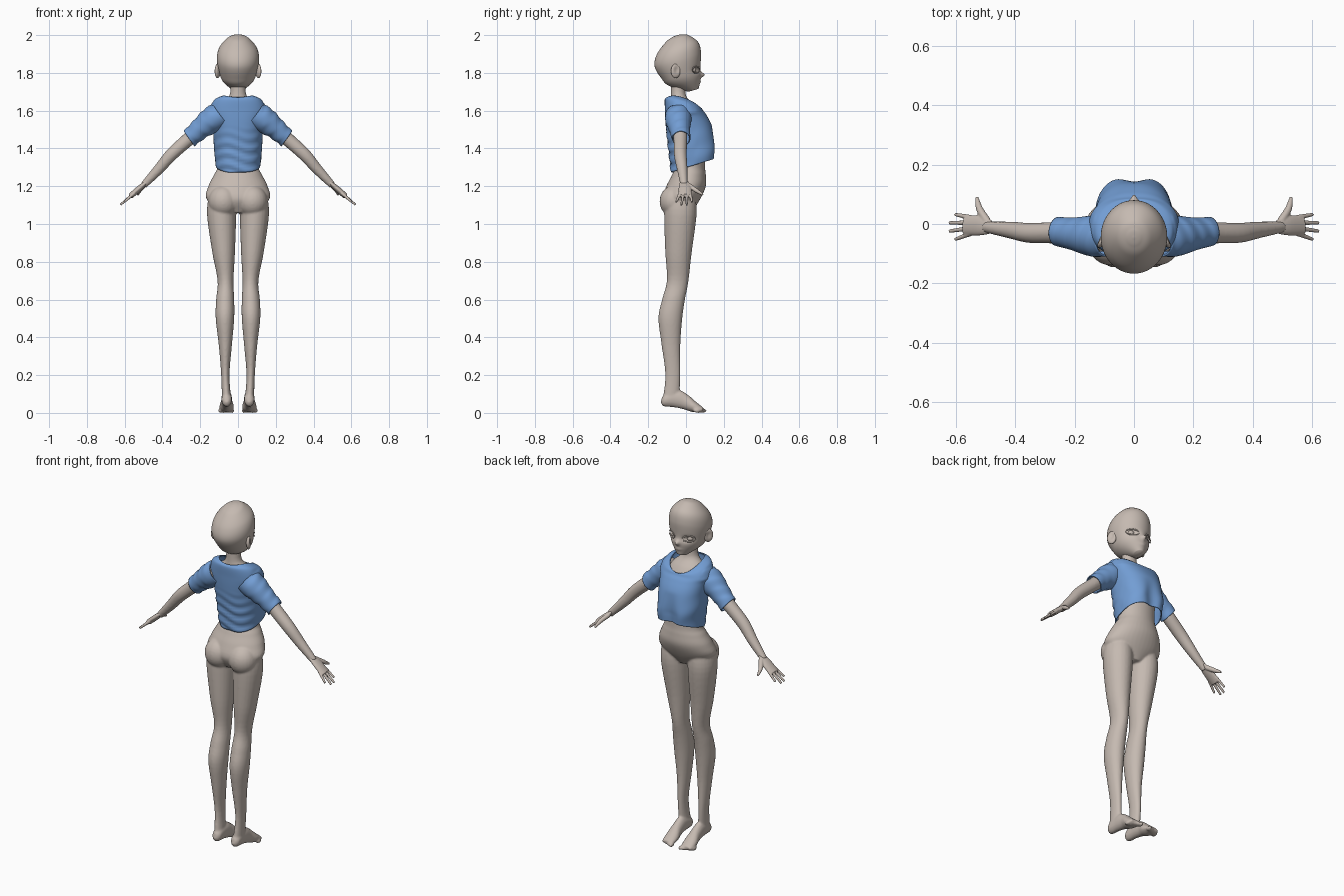
import bpy, bmesh
from math import sin, cos, pi, exp, copysign
from mathutils import Vector, Matrix

if "Cube" in bpy.data.objects:
    bpy.data.objects.remove(bpy.data.objects["Cube"])

AXIS_Y, AXIS_Z = Vector((0, 1, 0)), Vector((0, 0, 1))
SIDES = (1, -1)


def material(name, red, green, blue_part):
    mat = bpy.data.materials.new(name)
    mat.use_nodes = True
    colour = (red, green, blue_part, 1)
    mat.diffuse_color = colour
    mat.node_tree.nodes["Principled BSDF"].inputs["Base Color"].default_value = colour
    return mat


skin = material("warm grey skin", .56, .49, .44)
cloth = material("blue cloth", .17, .34, .66)


def spline(points, steps):
    """Smooth curve through tuples of equal length."""
    knots = [Vector(p) for p in points]
    last = len(knots) - 1
    curve = []
    for i in range(last):
        before, start = knots[max(i - 1, 0)], knots[i]
        end, after = knots[i + 1], knots[min(i + 2, last)]
        slope_in, slope_out = (end - before) / 2, (after - start) / 2
        for k in range(steps):
            t = k / steps
            ease = t * t * (3 - 2 * t)
            curve.append(start.lerp(end, ease) + slope_in * (t * (1 - t) ** 2)
                         - slope_out * (t * t * (1 - t)))
    return curve + [knots[-1]]


def tube(bm, points, ref=AXIS_Z, side=1, segs=24, steps=5, caps=True, power=1, flat=1):
    """Loft ellipses along a path of (x, y, z, width, depth, tilt, lift)."""
    full = []
    for p in points:
        if len(p) == 4:
            p = (*p, p[3] * flat)
        full.append(p + (0,) * (7 - len(p)))
    rows = spline(full, steps)
    along = (Vector(rows[-1][:3]) - Vector(rows[0][:3])).normalized()
    across = along.cross(ref).normalized()
    back = along.cross(across)
    rings = []
    for row in rows:
        centre = Vector(row[:3])
        width, depth, tilt, lift = row[3:]
        ring = []
        for k in range(segs):
            angle = 2 * pi * k / segs
            c = copysign(abs(cos(angle)) ** power, cos(angle))
            s = copysign(abs(sin(angle)) ** power, sin(angle))
            p = centre + across * width * c + back * depth * s
            p += along * (tilt * depth * s + lift * c * c)
            p.x *= side
            ring.append(bm.verts.new(p))
        rings.append(ring)
    for low, high in zip(rings, rings[1:]):
        for k in range(segs):
            n = (k + 1) % segs
            bm.faces.new((low[k], low[n], high[n], high[k]))
    if caps:
        bm.faces.new(rings[0])
        bm.faces.new(rings[-1])


def column(bm, stations, **options):
    """Upright loft on the centre line from (y, z, width, depth, ...)."""
    tube(bm, [(0, *s) for s in stations], ref=AXIS_Y, **options)


def ball(bm, centre, radii, turn=0):
    matrix = (Matrix.Translation(centre) @ Matrix.Rotation(turn, 4, 'Z')
              @ Matrix.Diagonal((*radii, 1)))
    bmesh.ops.create_uvsphere(bm, u_segments=24, v_segments=16, radius=1, matrix=matrix)


def finish(bm, name, mat, voxel=0, smoothing=0):
    """Turn the mesh into a smooth object, optionally blending its pieces."""
    bmesh.ops.recalc_face_normals(bm, faces=bm.faces)
    for face in bm.faces:
        face.smooth = True
    mesh = bpy.data.meshes.new(name)
    bm.to_mesh(mesh)
    bm.free()
    mesh.materials.append(mat)
    ob = bpy.data.objects.new(name, mesh)
    bpy.context.collection.objects.link(ob)
    if voxel:
        blend = ob.modifiers.new("blend", 'REMESH')
        blend.mode = 'VOXEL'
        blend.voxel_size = voxel
        blend.use_smooth_shade = True
        soften = ob.modifiers.new("soften", 'SMOOTH')
        soften.iterations = smoothing
    return ob


# Body: torso and neck, hips, legs, feet and arms blended together
bm = bmesh.new()
column(bm, [(-.03, 1.06, .06, .06), (-.025, 1.13, .165, .1), (0, 1.2, .157, .105),
            (.015, 1.26, .128, .09), (.02, 1.32, .107, .08), (0, 1.52, .12, .1),
            (-.02, 1.62, .1, .07), (-.04, 1.68, .045, .04), (-.04, 1.78, .04, .04)], segs=40)
for side in SIDES:
    ball(bm, (.077 * side, -.06, 1.12), (.08, .08, .085))
    tube(bm, [(.085, -.03, 1.15, .07, .08), (.087, -.03, 1.05, .077, .086),
              (.076, -.04, .85, .06, .07), (.066, -.044, .7, .042, .057),
              (.068, -.066, .6, .048, .06), (.069, -.083, .5, .049, .063),
              (.067, -.08, .36, .035, .05), (.067, -.07, .2, .022, .04),
              (.06, -.08, .06, .025, .045)], ref=AXIS_Y, side=side)
    tube(bm, [(.06, -.13, .07, .01, .015), (.06, -.11, .07, .026, .036),
              (.06, -.05, .075, .028, .047), (.06, 0, .057, .03, .04),
              (.06, .04, .034, .038, .03), (.06, .09, .015, .035, .012)], side=side)
    for toe in range(5):
        ball(bm, ((.03 + .016 * toe) * side, .09 - .008 * toe, .012), (.01, .02, .012))
    tube(bm, [(.1, -.045, 1.585, .05), (.17, -.04, 1.535, .044), (.25, -.03, 1.46, .037),
              (.35, -.03, 1.37, .034), (.42, -.02, 1.29, .028), (.5, -.01, 1.205, .019)], side=side)
finish(bm, "body", skin, .006, 4)

# Hands: flat palm, fingers fanned by a rule, and thumb
bm = bmesh.new()
for side in SIDES:
    tube(bm, [(.48, -.01, 1.225, .022), (.52, -.005, 1.19, .034), (.57, -.005, 1.147, .033)],
         side=side, flat=.45)
    for finger in range(4):
        fan = finger - 1.5
        reach = .625 - .01 * fan * fan
        tube(bm, [(.55, -.005 + .018 * fan, 1.163, .009),
                  (reach, -.01 + .028 * fan, 1.1 + .7 * (.625 - reach), .006)],
             side=side, segs=12)
    tube(bm, [(.495, .01, 1.207, .014), (.52, .05, 1.18, .012), (.53, .09, 1.155, .006)],
         side=side, segs=12)
finish(bm, "hands", skin, .0035, 2)

# Head: rounded skull, with the face shaped by soft bumps and hollows
bm = bmesh.new()
column(bm, [(.04, 1.708, .025, .028), (-.005, 1.755, .078, .087), (-.027, 1.8, .099, .107),
            (-.043, 1.87, .112, .128), (-.045, 1.93, .1, .114), (-.046, 1.98, .058, .065),
            (-.046, 1.996, .026, .03), (-.046, 2, .004, .004)], segs=96, steps=10)
nose = (0, 1.79, .012, .013, .02)
eye_hollow = (.05, 1.815, .024, .016, -.013)
mouth = (0, 1.75, .02, .006, .005)
for v in bm.verts:
    if v.co.y > 0:
        for x, z, wide, tall, push in (nose, eye_hollow, mouth):
            across = (abs(v.co.x) - x) / wide
            up = (v.co.z - z) / tall
            v.co.y += push * exp(-across * across - up * up)
finish(bm, "head", skin)

# Eyelids: arched ridges above and below each eyeball
bm = bmesh.new()
for side in SIDES:
    for arch in (.018, -.015):
        ridge = []
        for k in range(7):
            angle = pi * k / 6
            x = .055 - .032 * cos(angle)
            ridge.append((x, .086 - .6 * x, 1.815 + arch * sin(angle), .001 + .003 * sin(angle)))
        tube(bm, ridge, side=side, segs=10)
    ball(bm, (.052 * side, .037, 1.815), (.02, .017, .017))
finish(bm, "eyelids", skin)

# Ears: flattened shells with a hollow on the outer face
bm = bmesh.new()
for side in SIDES:
    ball(bm, (.108 * side, -.055, 1.81), (.013, .027, .038), .45 * side)
for v in bm.verts:
    if abs(v.co.x) > .108:
        across, up = (v.co.y + .05) / .013, (v.co.z - 1.815) / .02
        v.co.x -= copysign(.01 * exp(-across * across - up * up), v.co.x)
finish(bm, "ears", skin)

# Shirt: open torso shell with scooped neck and flared hem, plus two sleeves
bm = bmesh.new()
column(bm, [(.04, 1.31, .118, .123, -.16), (.035, 1.4, .127, .127), (.017, 1.5, .132, .122),
            (0, 1.56, .142, .11), (-.01, 1.6, .152, .1, .15), (-.014, 1.635, .13, .094, .4, .015),
            (-.01, 1.642, .088, .084, .5, .028)], segs=72, steps=8, caps=False, power=.85)
for side in SIDES:
    tube(bm, [(.09, -.04, 1.58, .07), (.14, -.04, 1.55, .069), (.205, -.033, 1.5, .055),
              (.258, -.025, 1.453, .049)], side=side, segs=40, steps=8, caps=False)
for v in bm.verts:
    x, y, z = v.co
    low = max(0, min(1, (1.52 - z) / .12))
    if y > .05:
        # Soft valley between two drapes on the front
        v.co.y -= .022 * low * exp(-(x / .04) ** 2)
        v.co.x += .003 * low * sin(45 * z + 30 * x)
    elif abs(x) < .13:
        # Horizontal folds across the back
        v.co.y += .005 * low * sin(110 * z + 2 * sin(25 * x))
    else:
        # Creases around the sleeves
        v.co.z += .003 * sin(75 * (abs(x) - z) + 40 * y)
shirt = finish(bm, "shirt", cloth)
thickness = shirt.modifiers.new("cloth thickness", 'SOLIDIFY')
thickness.thickness = .006
